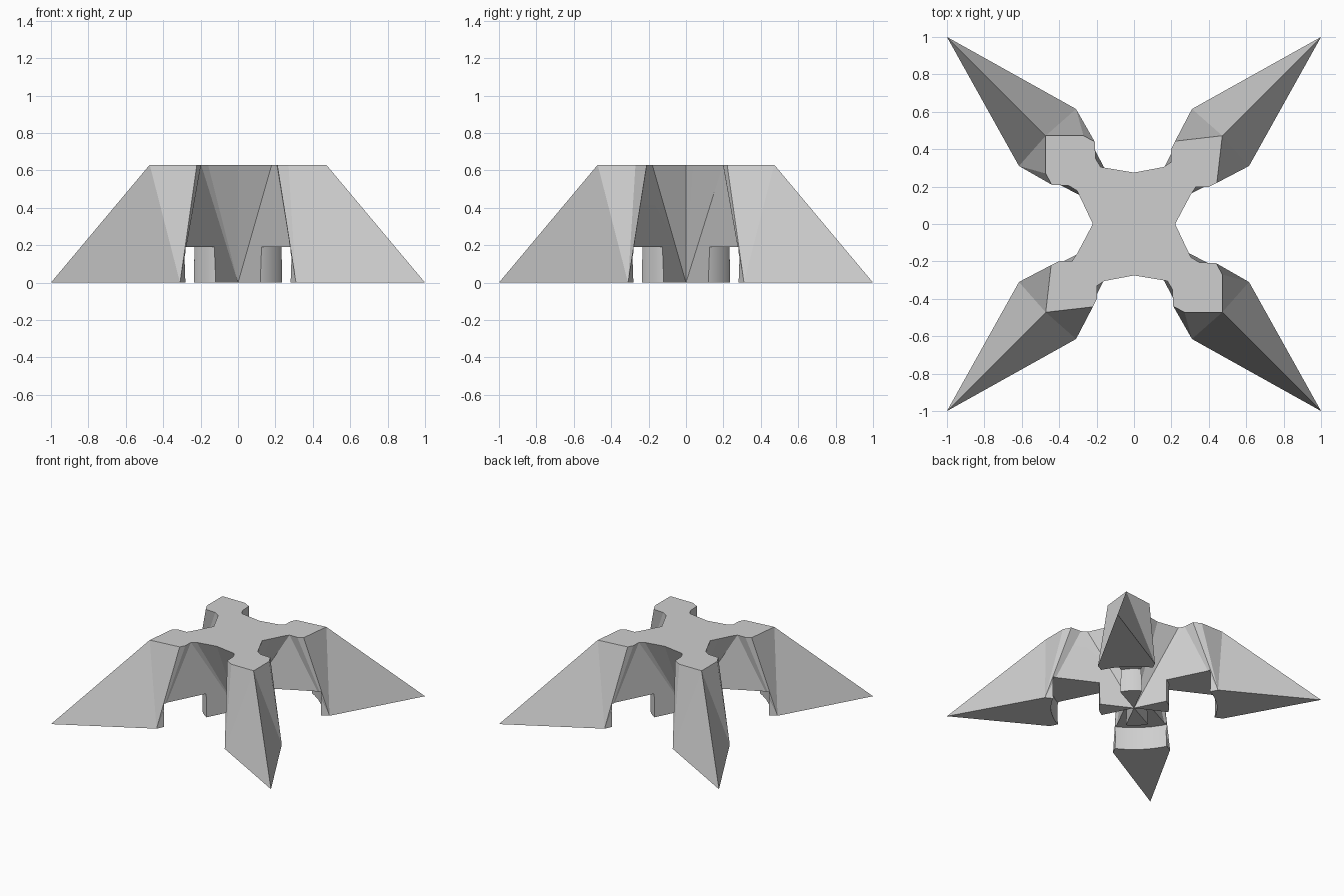
import bpy, bmesh, math

if "Cube" in bpy.data.objects:
    bpy.data.objects.remove(bpy.data.objects["Cube"])

H = 0.63            # height of the flat deck
CUT_H = 0.19        # height of the circular channel
R_IN, R_OUT = 0.265, 0.626

grey = bpy.data.materials.new("stone_grey")
grey.diffuse_color = (0.62, 0.62, 0.62, 1)
grey.use_nodes = True
grey.node_tree.nodes["Principled BSDF"].inputs["Base Color"].default_value = grey.diffuse_color


def make_object(name, bm):
    bmesh.ops.remove_doubles(bm, verts=bm.verts, dist=0.0005)
    bmesh.ops.recalc_face_normals(bm, faces=bm.faces)
    me = bpy.data.meshes.new(name)
    bm.to_mesh(me)
    bm.free()
    ob = bpy.data.objects.new(name, me)
    bpy.context.collection.objects.link(ob)
    me.materials.append(grey)
    return ob


# Deck outline of half an arm: neck, notch, then head shoulder
WIDE = [(0.18, 0.305), (0.205, 0.35), (0.21, 0.44), (0.27, 0.472)]
NARROW = [(0.16, 0.305), (0.197, 0.33), (0.198, 0.40), (0.22, 0.443)]
TIP, ELBOW, RIDGE = (1, 1), (0.31, 0.615), (0.472, 0.472)

bm = bmesh.new()


def face(*pts):
    bm.faces.new([bm.verts.new(p) for p in pts])


def build_arm(sx, sy, outline):
    def at(p, z, swap):
        x, y = (p[1], p[0]) if swap else p
        return (x * sx, y * sy, z)

    root = (0, 0, 0)
    for swap in (False, True):
        waist = (0, 0.22 if swap else 0.275)
        p = [at(q, H, swap) for q in outline]
        w = at(waist, H, swap)
        a, b, d = at(TIP, 0, swap), at(ELBOW, 0, swap), at(RIDGE, H, swap)
        # hub and side walls
        face(root, w, p[0])
        face(root, p[0], p[1])
        face(root, p[1], b)
        face(b, p[1], p[2])
        face(b, p[2], p[3])
        # long outer wall, folded from elbow to ridge
        face(a, b, d)
        face(b, p[3], d)
        # underside and deck
        face(root, b, a)
        c = (0, 0, H)
        face(c, w, p[0])
        face(c, p[0], p[1])
        face(c, p[1], d)
        face(d, p[1], p[2])
        face(d, p[2], p[3])


for sx in (-1, 1):
    for sy in (-1, 1):
        build_arm(sx, sy, WIDE if sx * sy < 0 else NARROW)
star = make_object("four_armed_star_body", bm)

# Ring cutter for the circular channel under the arms
bm = bmesh.new()
N = 48
profile = [(R_IN, -0.1), (R_OUT, -0.1), (R_OUT, CUT_H), (R_IN, CUT_H)]
for i in range(N):
    t0, t1 = (2 * math.pi * k / N for k in (i, i + 1))
    for j in range(4):
        (r0, z0), (r1, z1) = profile[j], profile[(j + 1) % 4]
        face(*[(r * math.cos(t), r * math.sin(t), z) for r, z, t in
               ((r0, z0, t0), (r1, z1, t0), (r1, z1, t1), (r0, z0, t1))])
ring = make_object("channel_cutter", bm)
ring.hide_render = True

mod = star.modifiers.new("channel", 'BOOLEAN')
mod.operation = 'DIFFERENCE'
mod.solver = 'EXACT'
mod.object = ring

# Apply the cut, then drop the cutter
bpy.context.view_layer.objects.active = star
star.select_set(True)
bpy.ops.object.modifier_apply(modifier=mod.name)
bpy.data.objects.remove(ring)
bpy.ops.object.shade_smooth_by_angle(angle=math.radians(10))
